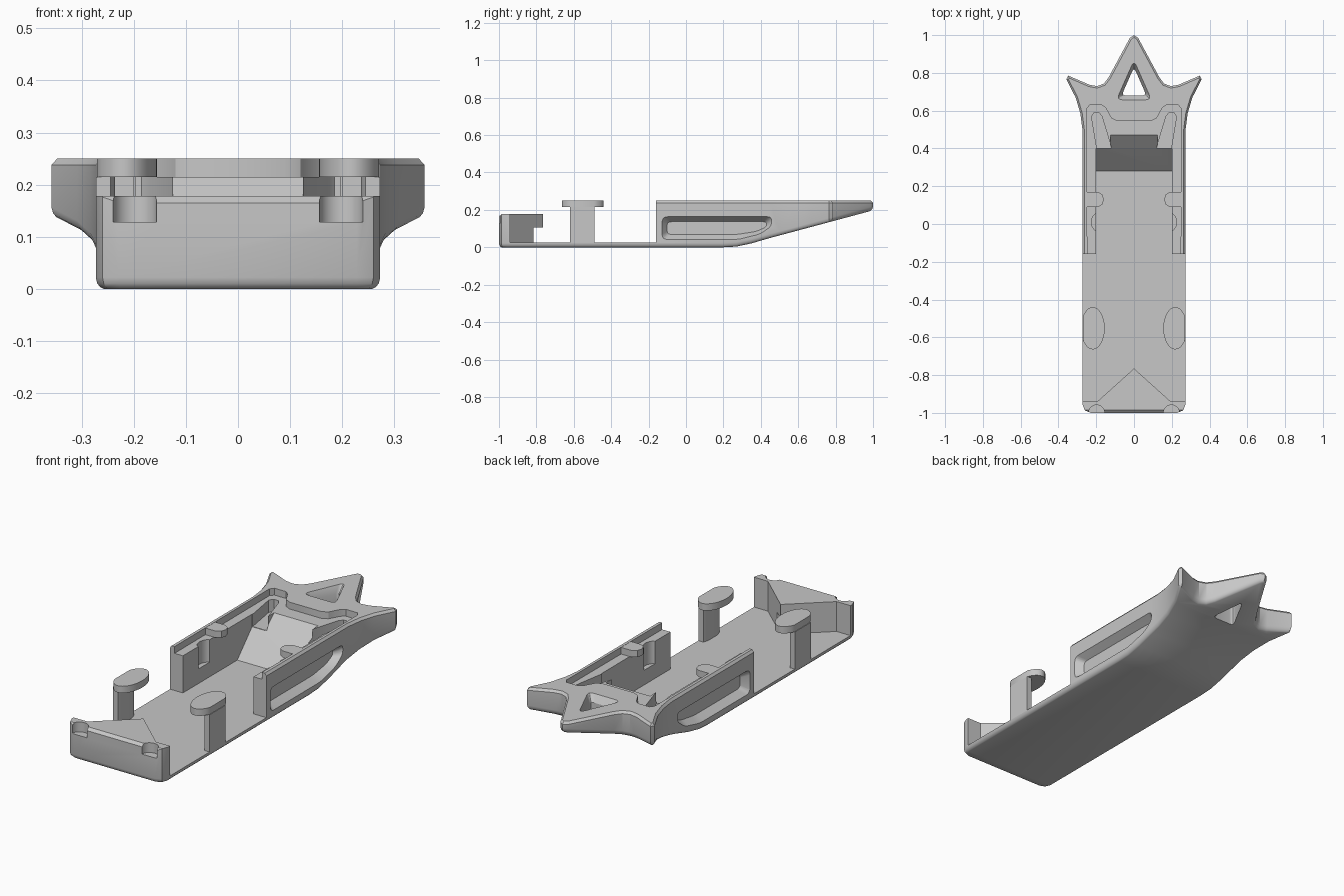
import bpy, bmesh, math
from mathutils import Vector

cube = bpy.data.objects.get("Cube")
if cube:
    bpy.data.objects.remove(cube, do_unlink=True)

grey = bpy.data.materials.new("plain grey")
grey.use_nodes = True
GREY = (0.57, 0.57, 0.57, 1)
grey.diffuse_color = GREY
grey.node_tree.nodes["Principled BSDF"].inputs["Base Color"].default_value = GREY


def mirror(half):
    """Close a right-hand outline with its mirror image."""
    return half + [(-x, y) for x, y in reversed(half) if x > 0]


def rounded(pts, r, n=4):
    """Round every corner of a closed 2D outline."""
    out = []
    for i, p in enumerate(pts):
        p = Vector(p)
        a, b = Vector(pts[i - 1]) - p, Vector(pts[(i + 1) % len(pts)]) - p
        d = min(r, a.length * 0.45, b.length * 0.45)
        s, e = p + a.normalized() * d, p + b.normalized() * d
        for k in range(n + 1):
            t = k / n
            out.append(tuple(s * (1 - t) ** 2 + p * 2 * t * (1 - t) + e * t * t))
    return out


def inset(pts, d):
    """Move a counterclockwise outline inward by d."""
    out = []
    for i, p in enumerate(pts):
        p = Vector(p)
        a = (p - Vector(pts[i - 1])).normalized()
        b = (Vector(pts[(i + 1) % len(pts)]) - p).normalized()
        na, nb = Vector((-a.y, a.x)), Vector((-b.y, b.x))
        out.append(tuple(p + (na + nb) * d / (1 + na.dot(nb))))
    return out


def shrink(pts, sx, sy):
    cx = (max(p[0] for p in pts) + min(p[0] for p in pts)) / 2
    cy = (max(p[1] for p in pts) + min(p[1] for p in pts)) / 2
    return [(cx + (x - cx) * sx, cy + (y - cy) * sy) for x, y in pts]


def loft(name, rings, strips=0):
    """Closed solid through 3D rings; caps may start with cross strips."""
    bm = bmesh.new()
    rows = [[bm.verts.new(p) for p in ring] for ring in rings]
    n = len(rows[0])
    for r in (rows[0], rows[-1]):
        for i in range(strips):
            bm.faces.new((r[i], r[i + 1], r[n - 2 - i], r[n - 1 - i]))
        bm.faces.new(r[strips:n - strips])
    for a, b in zip(rows, rows[1:]):
        for i in range(n):
            bm.faces.new((a[i - 1], a[i], b[i], b[i - 1]))
    bmesh.ops.recalc_face_normals(bm, faces=bm.faces)
    if bm.calc_volume(signed=True) < 0:
        bmesh.ops.reverse_faces(bm, faces=bm.faces)
    mesh = bpy.data.meshes.new(name)
    bm.to_mesh(mesh)
    bm.free()
    mesh.materials.append(grey)
    ob = bpy.data.objects.new(name, mesh)
    bpy.context.collection.objects.link(ob)
    return ob


def ring_z(pts, z):
    return [(x, y, z) for x, y in pts]


def ring_x(pts, x):
    return [(x, y, z) for y, z in pts]


def prism(name, pts, lo, hi, ring=ring_z):
    return loft(name, [ring(pts, lo), ring(pts, hi)])


def activate(ob):
    bpy.ops.object.select_all(action='DESELECT')
    ob.select_set(True)
    bpy.context.view_layer.objects.active = ob


def cut(ob, cutter):
    cutter.hide_render = True
    activate(ob)
    mod = ob.modifiers.new("cut", 'BOOLEAN')
    mod.operation, mod.solver, mod.object = 'DIFFERENCE', 'MANIFOLD', cutter
    bpy.ops.object.modifier_apply(modifier=mod.name)
    bpy.data.objects.remove(cutter, do_unlink=True)


# Tray body: long outline ending in a three-pointed tail, underside rising to it
W, TOP, FLOOR, LEDGE = 0.273, 0.25, 0.025, 0.215
rise = [(0.2, 0), (0.27, 0.004), (0.35, 0.021), (0.45, 0.05), (1.01, 0.2)]


def underside(y):
    for (y0, z0), (y1, z1) in zip(rise, rise[1:]):
        if y0 <= y <= y1:
            return z0 + (z1 - z0) * (y - y0) / (y1 - y0)
    return 0


front = [(W - 0.045, -1), (W - 0.013, -0.987), (W, -0.955)]
bends = [(W, y) for y, z in rise[:-1]]
tail = [(W, 0.5), (0.284, 0.585), (0.309, 0.67), (0.358, 0.765), (0.349, 0.786),
        (0.235, 0.737), (0.195, 0.73), (0.16, 0.743), (0.135, 0.775), (0.022, 0.985), (0, 1)]
outline = mirror(front + bends + tail)
rings = [[(x, y, underside(y) + dz) for x, y in inset(outline, d)]
         for d, dz in ((0.015, 0), (0.009, 0.003), (0.003, 0.01), (0, 0.022))]
rings += [ring_z(outline, TOP - 0.012), ring_z(inset(outline, 0.01), TOP)]
body = loft("tray_body", rings, len(front + bends))

# Open middle, leaving the floor and the low front wall
cut(body, prism("open_cut", [(-1.1, 0.165), (-1, 0.165), (-0.985, 0.178), (-0.94, 0.178),
                             (-0.94, FLOOR), (-0.16, FLOOR), (-0.16, 0.4), (-1.1, 0.4)],
                -0.5, 0.5, ring_x))
# Main pocket with its ramp, and the narrower upper ramp
cut(body, prism("pocket_cut", [(-0.2, FLOOR), (0.28, FLOOR), (0.4, 0.15), (0.4, 0.3),
                               (-0.2, 0.3)], -0.2, 0.2, ring_x))
cut(body, prism("ramp_cut", [(0.39, 0.148), (0.4, 0.15), (0.47, LEDGE), (0.47, 0.3),
                             (0.39, 0.3)], -0.125, 0.125, ring_x))
# Shallow recess with two horns at the back
horns = mirror([(0.247, -0.2), (0.25, 0.61), (0.235, 0.63), (0.17, 0.63), (0.15, 0.615),
                (0.12, 0.56), (0.09, 0.545)])
cut(body, prism("recess_cut", horns, LEDGE, 0.3))

# Tail window with a sloped rim
window = rounded([(0, 0.87), (0.095, 0.655), (-0.095, 0.655)], 0.035)
hole = rounded([(0, 0.83), (0.066, 0.68), (-0.066, 0.68)], 0.025)
cut(body, loft("window_cut", [ring_z(hole, -0.1), ring_z(hole, 0.215), ring_z(window, 0.253)]))

grip = rounded([(-0.13, 0.165), (0.46, 0.165), (0.46, 0.115), (0.4, 0.07), (0.28, 0.04),
                (-0.13, 0.04)], 0.03)
for s, side in ((1, "left"), (-1, "right")):
    def at(pts):
        return [(s * x, y) for x, y in pts]

    def oval(cx, cy, rx, ry, n=32):
        return at([(cx + rx * math.cos(math.tau * k / n), cy + ry * math.sin(math.tau * k / n))
                   for k in range(n)])

    # Side grip, angled slot, wall notch and front corner notch
    cut(body, loft("grip_cut", [ring_x(shrink(grip, 1.01, 1.05), s * 0.28),
                                ring_x(shrink(grip, 0.9, 0.55), s * 0.235)]))
    slot = at([(0.195, 0.39), (0.115, 0.39), (0.17, 0.57), (0.185, 0.59), (0.21, 0.59),
               (0.225, 0.57)])
    cut(body, prism("slot_cut", slot, 0.152, 0.3))
    cut(body, prism("notch_cut", oval(0.195, 0.01, 0.03, 0.045), 0.1, 0.3))
    cut(body, prism("corner_notch_cut", oval(0.198, -1, 0.042, 0.042), 0.128, 0.3))

    # Tab reaching over the pocket
    tab = at([(0.26, 0.09), (0.19, 0.09), (0.167, 0.105), (0.16, 0.13), (0.167, 0.155),
              (0.19, 0.17), (0.26, 0.17)])
    prism(side + "_tab", tab, LEDGE, TOP - 0.001)

    # Clip post with its oval cap, trimmed flush with the side
    post = at([(W, -0.62), (0.245, -0.62), (0.236, -0.59), (0.236, -0.52), (0.245, -0.49),
               (W, -0.49)])
    prism(side + "_clip_post", post, 0.022, LEDGE)
    cap = [p for p in oval(0.218, -0.552, 0.063, 0.112) if abs(p[0]) < W]
    prism(side + "_clip_cap", cap, LEDGE, TOP)

# Triangular lip behind the front wall, set back below
prism("front_lip", [(-0.2, -0.945), (0.2, -0.945), (0, -0.765)], 0.105, 0.178)
prism("front_lip_support", [(-0.2, -0.945), (0.2, -0.945), (0.055, -0.815), (-0.055, -0.815)],
      0.02, 0.105)

# Smooth the rounded parts while keeping edges crisp
for ob in list(bpy.context.collection.objects):
    if ob.type == 'MESH' and grey.name in ob.data.materials:
        activate(ob)
        bpy.ops.object.shade_smooth_by_angle(angle=math.radians(30))
